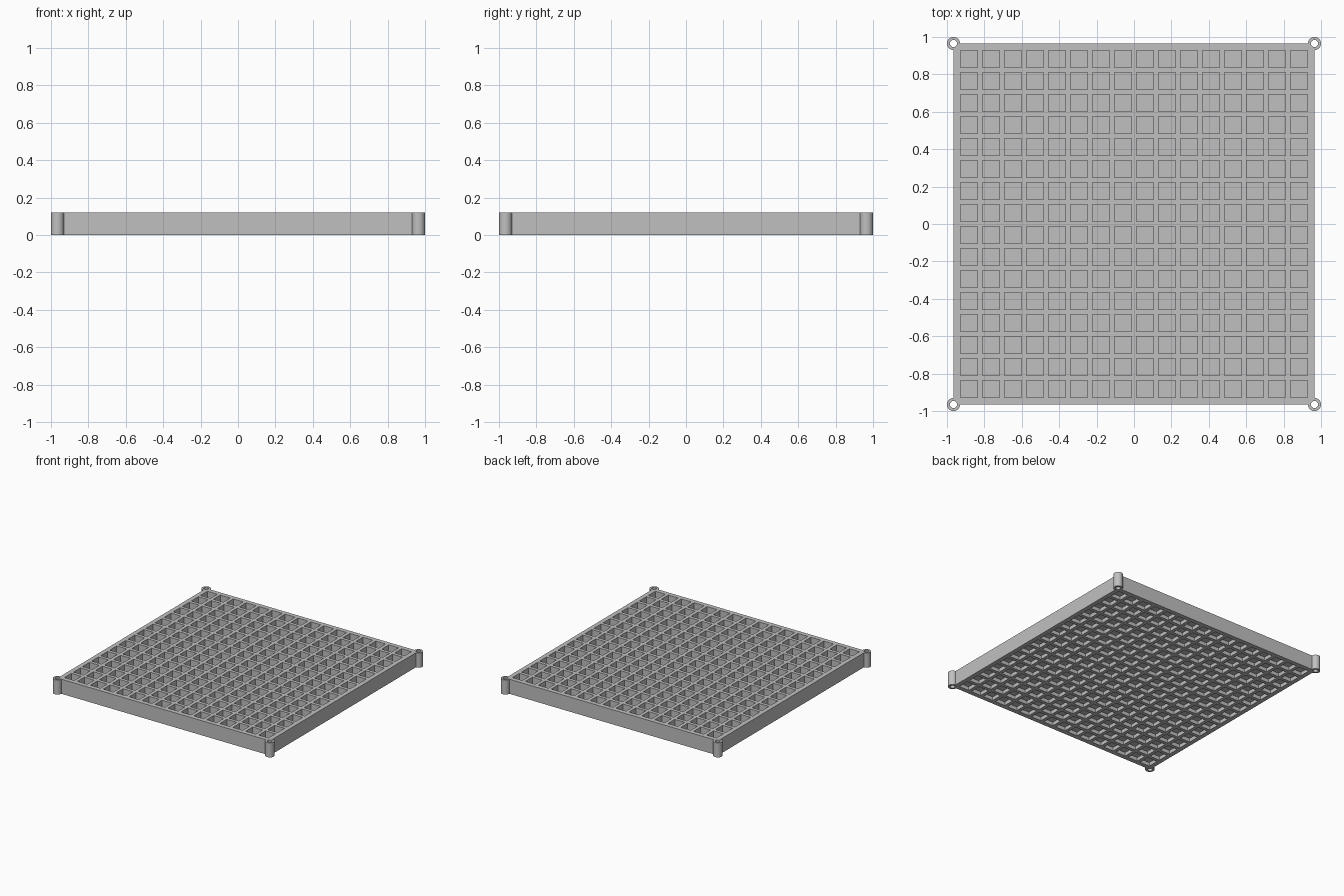
import bpy, bmesh

if "Cube" in bpy.data.objects:
    bpy.data.objects.remove(bpy.data.objects["Cube"], do_unlink=True)

HEIGHT = 0.12
HALF = 0.965          # half width of the square frame, also the post centres
INNER = 0.928         # outer limit of the pockets
CELLS = 16
POCKET = 0.09
PITCH = (2 * INNER - POCKET) / (CELLS - 1)
FLOOR_TOP, FLOOR_BOTTOM = 0.05, 0.03

grey = bpy.data.materials.new("plain_grey")
grey.use_nodes = True
colour = (0.53, 0.53, 0.53, 1)
grey.diffuse_color = colour
grey.node_tree.nodes["Principled BSDF"].inputs["Base Color"].default_value = colour


def make_object(name, bm):
    bmesh.ops.recalc_face_normals(bm, faces=bm.faces)
    mesh = bpy.data.meshes.new(name)
    bm.to_mesh(mesh)
    bm.free()
    mesh.materials.append(grey)
    obj = bpy.data.objects.new(name, mesh)
    bpy.context.collection.objects.link(obj)
    return obj


def corner_cylinders(name, radius, z0, z1):
    """Four upright cylinders, one on each corner of the frame."""
    bm = bmesh.new()
    for sx in (-1, 1):
        for sy in (-1, 1):
            made = bmesh.ops.create_cone(bm, cap_ends=True, segments=32,
                                         radius1=radius, radius2=radius, depth=z1 - z0)
            bmesh.ops.translate(bm, verts=made["verts"],
                                vec=(sx * HALF, sy * HALF, (z0 + z1) / 2))
    obj = make_object(name, bm)
    obj.hide_render = True
    return obj


# Lattice tray: square pockets sunk from above and below around a thin floor
lines = [-HALF]
for k in range(CELLS):
    start = -INNER + k * PITCH
    lines += [start, start + POCKET]
lines.append(HALF)

bm = bmesh.new()
n = len(lines)
for z, floor in ((HEIGHT, FLOOR_TOP), (0, FLOOR_BOTTOM)):
    grid = [[bm.verts.new((x, y, z)) for y in lines] for x in lines]
    for i in range(n - 1):
        for j in range(n - 1):
            rim = [grid[i][j], grid[i + 1][j], grid[i + 1][j + 1], grid[i][j + 1]]
            if i % 2 and j % 2:
                base = [bm.verts.new((v.co.x, v.co.y, floor)) for v in rim]
                bm.faces.new(base)
                for k in range(4):
                    m = (k + 1) % 4
                    bm.faces.new((rim[k], rim[m], base[m], base[k]))
            else:
                bm.faces.new(rim)
# Outer walls join the top and bottom outlines
bmesh.ops.bridge_loops(bm, edges=[e for e in bm.edges if e.is_boundary])
tray = make_object("lattice_tray", bm)

# Corner posts are joined on, then drilled through
posts = corner_cylinders("corner_posts", 0.035, 0, HEIGHT)
pins = corner_cylinders("post_hole_cutter", 0.019, -0.05, HEIGHT + 0.05)
bpy.context.view_layer.objects.active = tray
tray.select_set(True)
for helper, operation in ((posts, 'UNION'), (pins, 'DIFFERENCE')):
    mod = tray.modifiers.new(helper.name, 'BOOLEAN')
    mod.object = helper
    mod.operation = operation
    mod.solver = 'EXACT'
    bpy.ops.object.modifier_apply(modifier=mod.name)
    bpy.data.objects.remove(helper, do_unlink=True)

bpy.ops.object.shade_smooth_by_angle()
